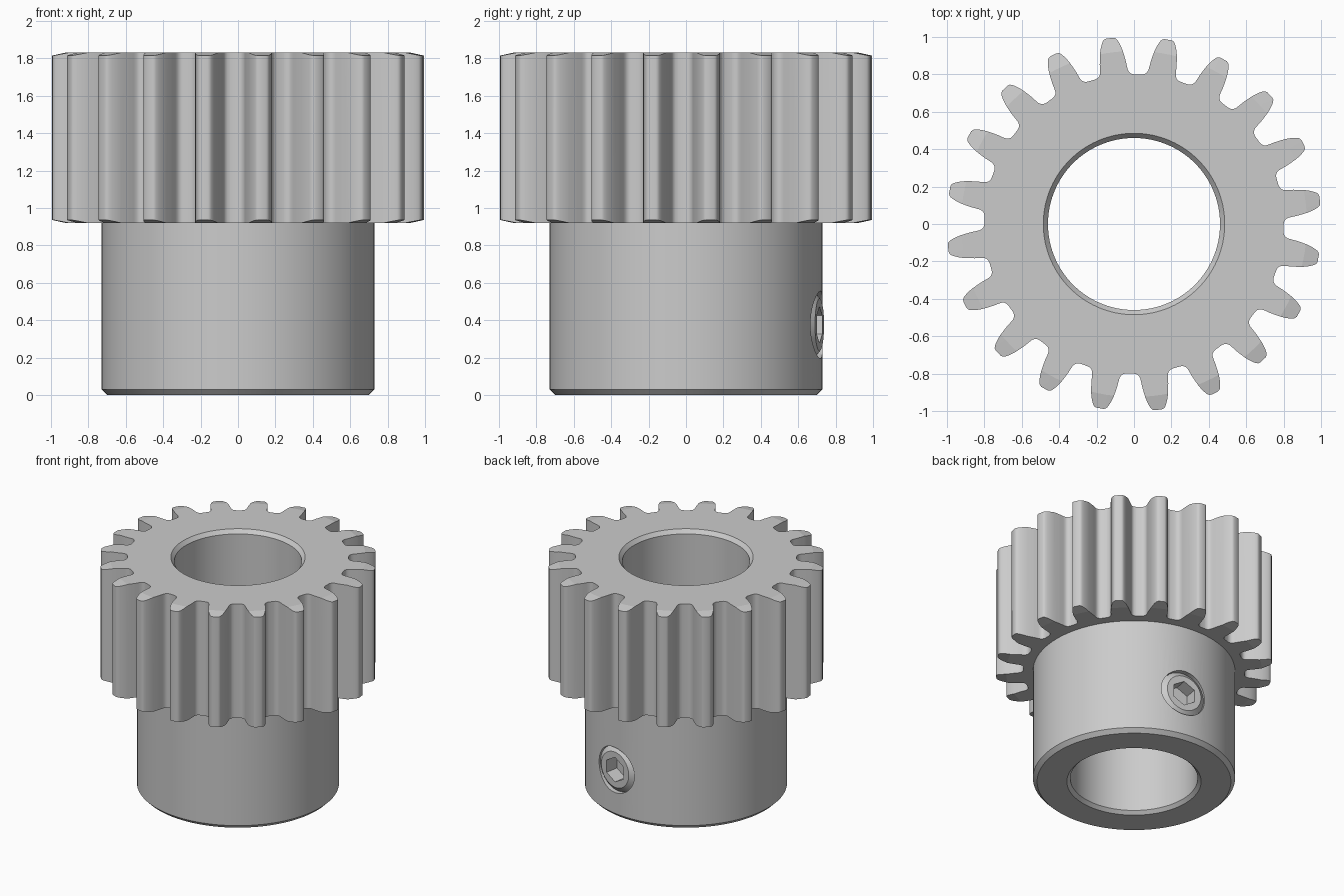
import bpy, bmesh, math
from mathutils import Matrix

if "Cube" in bpy.data.objects:
    bpy.data.objects.remove(bpy.data.objects["Cube"])

TEETH, TOOTH_AZ = 20, math.radians(7.5)
SCREW_AZ, SCREW_Z = math.radians(80), 0.375


def finish(bm, name):
    bmesh.ops.recalc_face_normals(bm, faces=bm.faces)
    me = bpy.data.meshes.new(name)
    bm.to_mesh(me)
    bm.free()
    ob = bpy.data.objects.new(name, me)
    bpy.context.collection.objects.link(ob)
    return ob


def loft(rings, name, closed=False):
    """Bridge rings of 3D points; cap the ends, or join last to first."""
    bm = bmesh.new()
    vs = [[bm.verts.new(p) for p in ring] for ring in rings]
    n = len(vs[0])
    for k in range(len(vs) if closed else len(vs) - 1):
        a, b = vs[k], vs[(k + 1) % len(vs)]
        for i in range(n):
            j = (i + 1) % n
            bm.faces.new((a[i], a[j], b[j], b[i]))
    if not closed:
        bm.faces.new(vs[0])
        bm.faces.new(vs[-1])
    return finish(bm, name)


def circle(r, z, n=120, hexagon=False):
    pts = []
    for i in range(n):
        a = 2 * math.pi * i / n
        s = math.radians(30)
        q = r * math.cos(s) / math.cos(a % (2 * s) - s) if hexagon else r
        pts.append((q * math.cos(a), q * math.sin(a), z))
    return pts


def boolean(target, cutter, operation):
    mod = target.modifiers.new(operation, 'BOOLEAN')
    mod.operation, mod.object, mod.solver = operation, cutter, 'EXACT'
    bpy.context.view_layer.objects.active = target
    bpy.ops.object.modifier_apply(modifier=mod.name)
    bpy.data.objects.remove(cutter)


def smooth(ob, flat_ends=False):
    bpy.ops.object.select_all(action='DESELECT')
    ob.select_set(True)
    bpy.context.view_layer.objects.active = ob
    bpy.ops.object.shade_smooth_by_angle(angle=math.radians(30))
    if flat_ends:
        bm = bmesh.new()
        bm.from_mesh(ob.data)
        for f in bm.faces:
            if abs(f.normal.z) > 0.999:
                for e in f.edges:
                    e.smooth = False
        bm.to_mesh(ob.data)
        bm.free()


# Turned blank: hub, gear rim with bevelled tips, and chamfered bore
blank = [(0.46, 0.025), (0.485, 0), (0.70, 0), (0.73, 0.03), (0.73, 0.92),
         (0.925, 0.92), (1.03, 0.942), (1.03, 1.808), (0.925, 1.83),
         (0.485, 1.83), (0.46, 1.80)]
gear = loft([circle(r, z) for r, z in blank], "pinion_gear", closed=True)

# Tooth outline: (radius, half of gap) from root to crown
half = [(0.800, 0.020), (0.803, 0.034), (0.811, 0.046), (0.823, 0.054), (0.840, 0.059),
        (0.870, 0.066), (0.900, 0.075), (0.930, 0.085), (0.955, 0.096),
        (0.975, 0.107), (0.990, 0.117), (0.998, 0.126), (1.002, 0.138)]
outline = []
for t in range(TEETH):
    mid = TOOTH_AZ + 2 * math.pi * t / TEETH
    side = [(r, math.pi / TEETH - g / r) for r, g in half]
    for r, a in [(r, -a) for r, a in side] + side[::-1]:
        outline.append((r * math.cos(mid + a), r * math.sin(mid + a)))
teeth = loft([[(x, y, z) for x, y in outline] for z in (-0.1, 2.0)], "tooth_cutter")
boolean(gear, teeth, 'INTERSECT')

# Set screw hole in the hub
place = (Matrix.Rotation(SCREW_AZ, 4, 'Z') @ Matrix.Translation((0, 0, SCREW_Z))
         @ Matrix.Rotation(math.pi / 2, 4, 'Y'))
hole = loft([circle(0.18, d, 48) for d in (0.58, 0.9)], "hole_cutter")
hole.data.transform(place)
boolean(gear, hole, 'DIFFERENCE')
smooth(gear, flat_ends=True)

# Set screw with bevelled rim and hexagonal socket
rings = [circle(0.178, 0.582, 48), circle(0.178, 0.695, 48), circle(0.14, 0.725, 48),
         circle(0.098, 0.725, 48, True), circle(0.098, 0.62, 48, True)]
screw = loft(rings, "set_screw")
screw.data.transform(place)
smooth(screw)
